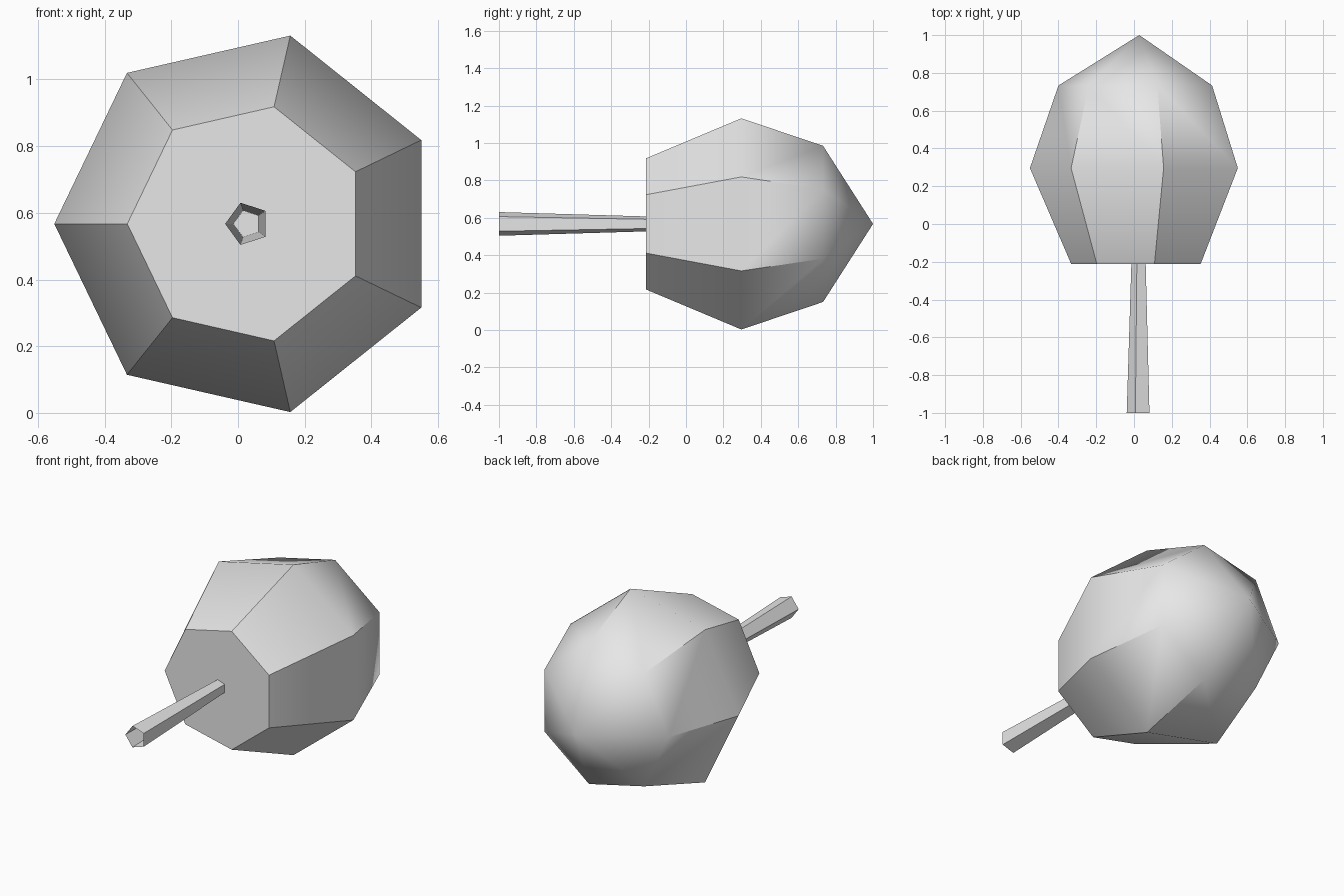
import bpy, bmesh
from math import radians, sin, cos, pi

cube = bpy.data.objects.get("Cube")
if cube:
    bpy.data.objects.remove(cube, do_unlink=True)

grey = bpy.data.materials.new("light_grey")
grey.use_nodes = True
colour = (0.8, 0.8, 0.8, 1)
grey.diffuse_color = colour
grey.node_tree.nodes["Principled BSDF"].inputs["Base Color"].default_value = colour

CX, CZ = 0.028, 0.567


def lathe(name, sides, profile, cap_front):
    """Faceted solid along y from (y, radius) pairs; zero radius makes a tip."""
    bm = bmesh.new()
    rings = []
    for y, r in profile:
        n = sides if r else 1
        angles = [pi + 2 * pi * i / sides for i in range(n)]
        rings.append([bm.verts.new((CX + r * cos(a), y, CZ + r * sin(a)))
                      for a in angles])
    for a, b in zip(rings, rings[1:]):
        for i in range(sides):
            j = (i + 1) % sides
            if len(b) == 1:
                bm.faces.new((a[i], a[j], b[0]))
            else:
                bm.faces.new((a[i], a[j], b[j], b[i]))
    if cap_front:
        bm.faces.new(rings[0][::-1])
    bmesh.ops.recalc_face_normals(bm, faces=bm.faces)
    mesh = bpy.data.meshes.new(name)
    bm.to_mesh(mesh)
    bm.free()
    mesh.materials.append(grey)
    obj = bpy.data.objects.new(name, mesh)
    bpy.context.collection.objects.link(obj)
    bpy.ops.object.select_all(action='DESELECT')
    obj.select_set(True)
    bpy.context.view_layer.objects.active = obj
    bpy.ops.object.shade_smooth_by_angle(angle=radians(45))
    return obj


# Seven-sided head with a flat front and a pointed back
lathe("head", 7, [(-0.213, 0.36), (0.296, 0.579), (0.733, 0.428), (1.0, 0)], True)

# Five-sided hollow stem, widening to its open end
lathe("stem", 5, [(-1.0, 0.0665), (-0.213, 0.042)], False)
